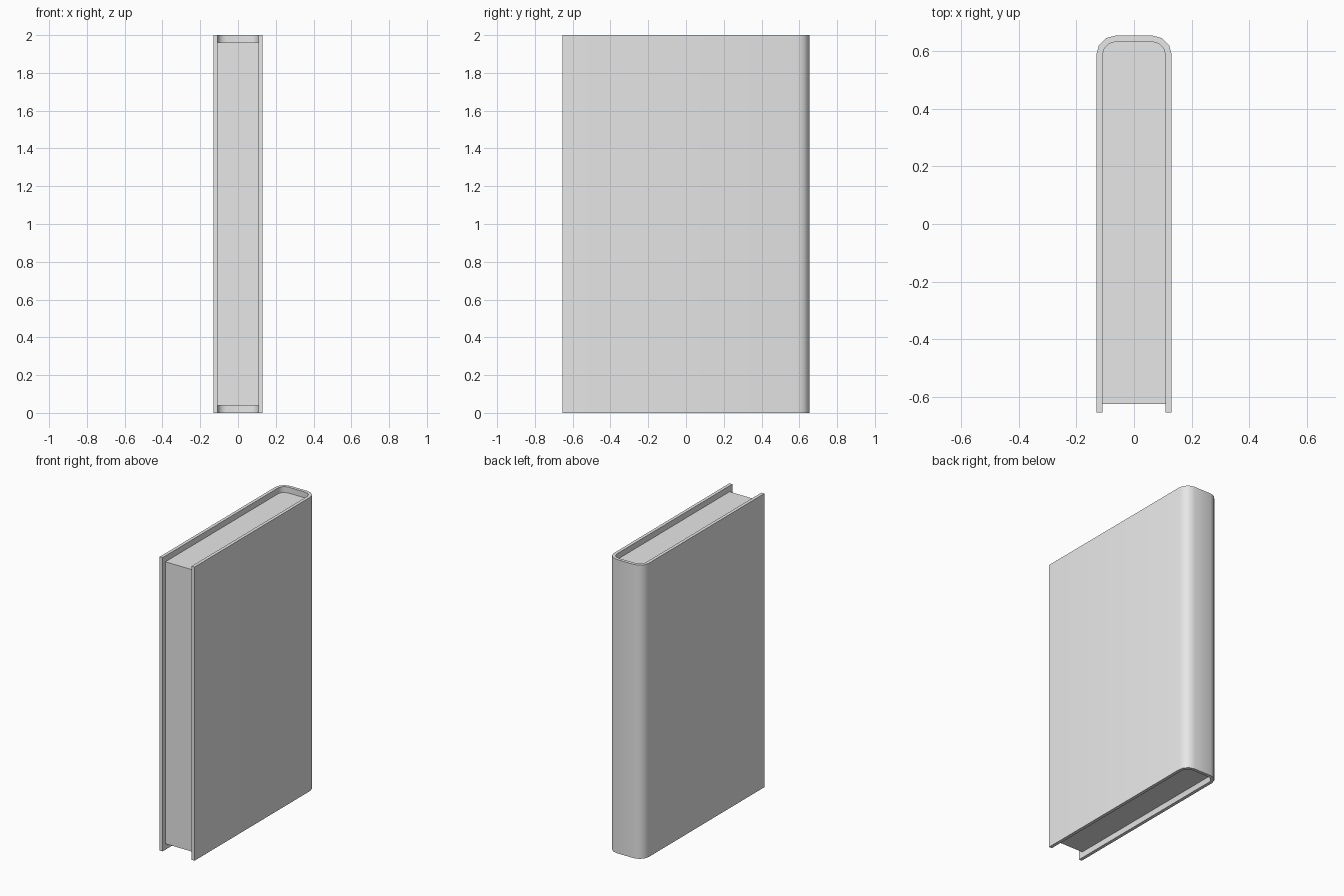
import bpy
import bmesh
from math import sin, cos, pi, radians

HALF_WIDTH, HALF_DEPTH, HEIGHT = 0.131, 0.655, 2.0
BOARD = 0.022      # cover thickness
RADIUS = 0.067     # outer spine corner
SEGMENTS = 3
RECESS = 0.04      # pages sit below the cover edges
FRONT_RECESS = 0.03

cube = bpy.data.objects.get("Cube")
if cube:
    bpy.data.objects.remove(cube, do_unlink=True)

grey = bpy.data.materials.new("plain grey")
grey.use_nodes = True
colour = (0.8, 0.8, 0.8, 1)
grey.diffuse_color = colour
grey.node_tree.nodes["Principled BSDF"].inputs["Base Color"].default_value = colour


def u_path(inset, front):
    """U-shaped outline with rounded corners at the spine."""
    r = RADIUS - inset
    cx, cy = HALF_WIDTH - RADIUS, HALF_DEPTH - RADIUS
    angles = [pi / 2 * i / SEGMENTS for i in range(SEGMENTS + 1)]
    half = [(cx + r, front)] + [(cx + r * cos(a), cy + r * sin(a)) for a in angles]
    return half + [(-x, y) for x, y in reversed(half)]


def extrude_part(name, points, faces, bottom, top):
    """Raise a flat outline made of the given faces into a solid."""
    bm = bmesh.new()
    verts = [bm.verts.new((x, y, bottom)) for x, y in points]
    flat = [bm.faces.new([verts[i] for i in f]) for f in faces]
    made = bmesh.ops.extrude_face_region(bm, geom=flat, use_keep_orig=True)["geom"]
    raised = [v for v in made if isinstance(v, bmesh.types.BMVert)]
    bmesh.ops.translate(bm, verts=raised, vec=(0, 0, top - bottom))
    bmesh.ops.recalc_face_normals(bm, faces=bm.faces)
    mesh = bpy.data.meshes.new(name)
    bm.to_mesh(mesh)
    bm.free()
    mesh.materials.append(grey)
    obj = bpy.data.objects.new(name, mesh)
    bpy.context.collection.objects.link(obj)
    bpy.ops.object.select_all(action="DESELECT")
    obj.select_set(True)
    bpy.context.view_layer.objects.active = obj
    bpy.ops.object.shade_smooth_by_angle(angle=radians(40))
    return obj


# Cover: two boards joined by a rounded spine
outer = u_path(0, -HALF_DEPTH)
inner = u_path(BOARD, -HALF_DEPTH)
n = len(outer)
strip = [(i, i + 1, n + i + 1, n + i) for i in range(n - 1)]
extrude_part("cover", outer + inner, strip, 0, HEIGHT)

# Page block: fills the cover, set back from its open edges
pages = u_path(BOARD, -HALF_DEPTH + FRONT_RECESS)
extrude_part("pages", pages, [range(n)], RECESS, HEIGHT - RECESS)
